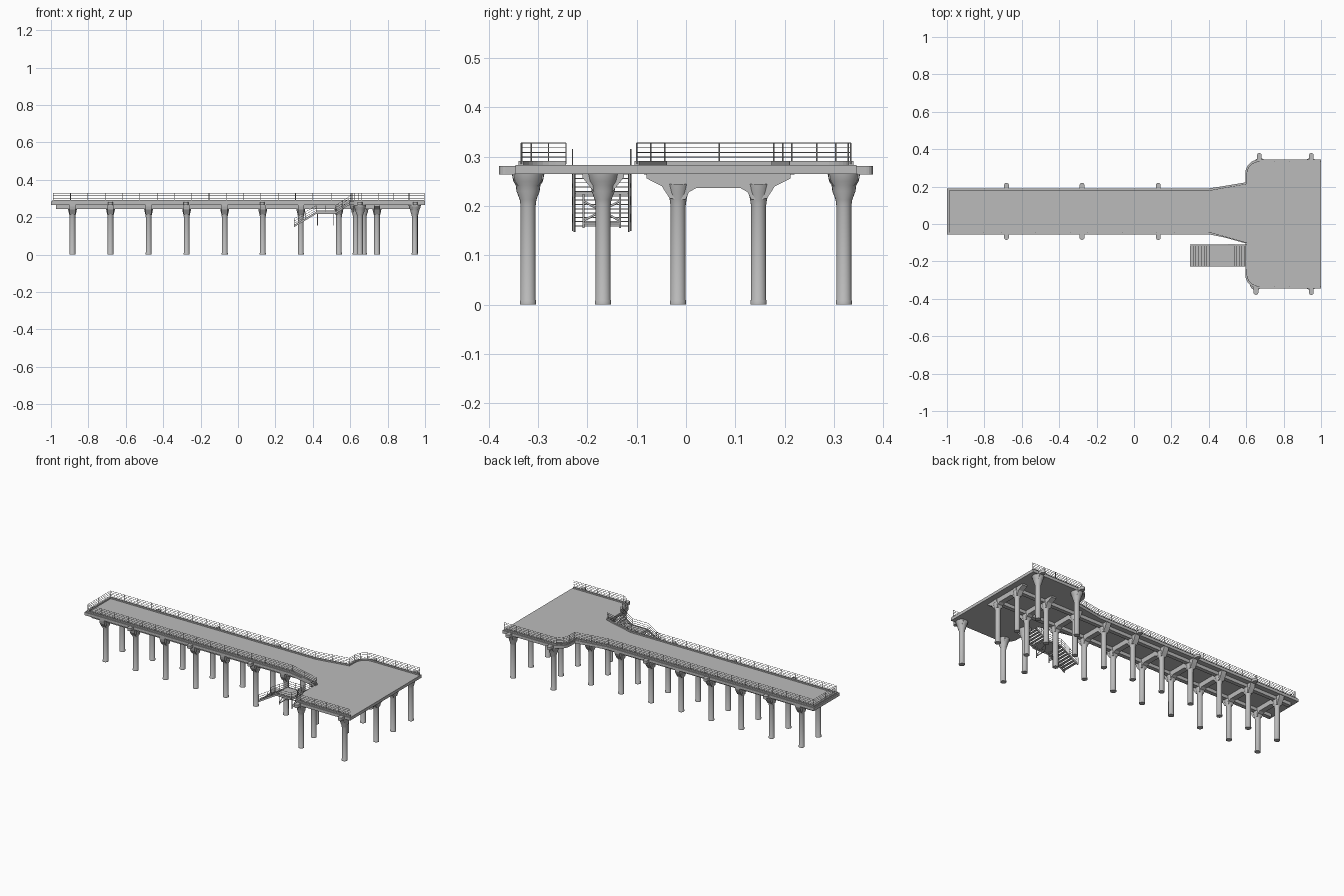
import bpy, bmesh, math
from mathutils import Vector

if "Cube" in bpy.data.objects:
    bpy.data.objects.remove(bpy.data.objects["Cube"])

mat = bpy.data.materials.new("concrete_grey")
mat.diffuse_color = (0.5, 0.5, 0.5, 1)
mat.use_nodes = True
mat.node_tree.nodes["Principled BSDF"].inputs["Base Color"].default_value = mat.diffuse_color


def finish(name, bm, smooth=False):
    bmesh.ops.recalc_face_normals(bm, faces=bm.faces)
    me = bpy.data.meshes.new(name)
    bm.to_mesh(me)
    bm.free()
    ob = bpy.data.objects.new(name, me)
    bpy.context.collection.objects.link(ob)
    me.materials.append(mat)
    if smooth:
        bpy.ops.object.select_all(action='DESELECT')
        bpy.context.view_layer.objects.active = ob
        ob.select_set(True)
        bpy.ops.object.shade_smooth_by_angle(angle=math.radians(35))
    return ob


def prism(bm, pts, offset):
    """Extrude a closed outline of 3D points by an offset."""
    f = bm.faces.new([bm.verts.new(p) for p in pts])
    r = bmesh.ops.extrude_face_region(bm, geom=[f], use_keep_orig=True)
    vs = [v for v in r["geom"] if isinstance(v, bmesh.types.BMVert)]
    bmesh.ops.translate(bm, verts=vs, vec=offset)


def box(bm, x0, x1, y0, y1, z0, z1):
    prism(bm, [(x0, y0, z0), (x1, y0, z0), (x1, y1, z0), (x0, y1, z0)], (0, 0, z1 - z0))


def tubes(name, paths, r):
    cu = bpy.data.curves.new(name, 'CURVE')
    cu.dimensions = '3D'
    cu.bevel_depth = r
    cu.bevel_resolution = 1
    cu.use_fill_caps = True
    for p in paths:
        s = cu.splines.new('POLY')
        s.points.add(len(p) - 1)
        for q, c in zip(s.points, p):
            q.co = (*c, 1)
    ob = bpy.data.objects.new(name, cu)
    bpy.context.collection.objects.link(ob)
    cu.materials.append(mat)


def arc(cx, cy, r, a0, a1, n=8):
    return [(cx + r * math.cos(math.radians(a0 + (a1 - a0) * i / n)),
             cy + r * math.sin(math.radians(a0 + (a1 - a0) * i / n))) for i in range(n + 1)]


# deck slab: walkway, flared neck and platform with rounded corners
deck = ([(-1, -0.055), (0.4, -0.055), (0.595, -0.095)] + arc(0.67, -0.27, 0.075, 180, 270)
        + [(1, -0.345), (1, 0.345)] + arc(0.67, 0.27, 0.075, 90, 180)
        + [(0.595, 0.222), (0.4, 0.19), (-1, 0.19)])
bm = bmesh.new()
prism(bm, [(x, y, 0.265) for x, y in deck], (0, 0, 0.018))
finish("deck", bm)

# rounded tongues sticking out of the deck edge
bm = bmesh.new()
tongues = [(x, e, s) for x in (-0.682, -0.278, 0.13) for e, s in ((0.18, 1), (-0.045, -1))]
tongues += [(0.67, 0.339, 1), (0.948, 0.339, 1), (0.652, -0.339, -1), (0.948, -0.339, -1)]
for x, e, s in tongues:
    out = [(x + 0.013, e)] + arc(x, e + s * 0.027, 0.013, 0, s * 180, 8) + [(x - 0.013, e)]
    prism(bm, [(a, b, 0.264) for a, b in out], (0, 0, 0.017))
finish("edge_tongues", bm)

# curb and railing paths, set in from the deck edge
main_path = ([(0.603, -0.1), (0.4, -0.043), (-0.988, -0.043), (-0.988, 0.178), (0.4, 0.178),
              (0.603, 0.214)] + arc(0.672, 0.265, 0.069, 180, 90) + [(0.995, 0.334)])
side_path = [(0.603, -0.243)] + arc(0.672, -0.265, 0.069, 180, 270) + [(0.995, -0.334)]


def curb(bm, path, w, z0, z1):
    P = [Vector(p) for p in path]
    left, right = [], []
    for i, p in enumerate(P):
        d0 = (p - P[i - 1]).normalized() if i else (P[1] - p).normalized()
        d1 = (P[i + 1] - p).normalized() if i < len(P) - 1 else d0
        n = Vector((-d0.y - d1.y, d0.x + d1.x)).normalized()
        k = w / 2 / max(0.4, n.dot(Vector((-d0.y, d0.x))))
        left.append(p + n * k)
        right.append(p - n * k)
    prism(bm, [(q.x, q.y, z0) for q in left + right[::-1]], (0, 0, z1 - z0))


def posts_along(path, step):
    out = []
    for a, b in zip(path, path[1:]):
        a, b = Vector(a), Vector(b)
        n = max(1, round((b - a).length / step))
        for i in range(n):
            q = a.lerp(b, i / n)
            if not out or (q - out[-1]).length > 0.03:
                out.append(q)
    return out + [Vector(path[-1])]


bm = bmesh.new()
rails, posts = [], []
for path in (main_path, side_path):
    curb(bm, path, 0.01, 0.282, 0.291)
    for z in (0.299, 0.308, 0.318, 0.3275):
        rails.append([(x, y, z) for x, y in path])
    posts += [[(q.x, q.y, 0.285), (q.x, q.y, 0.328)] for q in posts_along(path, 0.09)]
finish("curbs", bm)
tubes("railing_bars", rails, 0.0011)
tubes("railing_posts", posts, 0.0015)

# piles with flared heads
bent_x = [-0.885 + 0.2035 * i for i in range(10)]
pile_y = (-0.016, 0.147)
loose = [(0.652, -0.32), (0.672, 0.32), (0.945, -0.32), (0.945, 0.32), (0.63, -0.168)]


def pile(bm, x, y, prof, n=20):
    prev = None
    for r, z in prof:
        ring = [bm.verts.new((x + r * math.cos(2 * math.pi * i / n),
                              y + r * math.sin(2 * math.pi * i / n), z)) for i in range(n)]
        if prev:
            for i in range(n):
                bm.faces.new((prev[i], prev[(i + 1) % n], ring[(i + 1) % n], ring[i]))
        else:
            bm.faces.new(ring[::-1])
        prev = ring
    bm.faces.new(prev)


shaft = [(0.0165, 0), (0.0165, 0.008), (0.0152, 0.01), (0.0152, 0.2)]
bm = bmesh.new()
for x in bent_x:
    for y in pile_y:
        pile(bm, x, y, shaft + [(0.017, 0.213), (0.021, 0.228), (0.024, 0.245)])
for x, y in loose:
    pile(bm, x, y, shaft + [(0.017, 0.213), (0.0235, 0.23), (0.025, 0.242), (0.03, 0.25), (0.033, 0.265)])
finish("piles", bm, True)

# cross beams over each pair of piles, arched between them
bm = bmesh.new()
for i, x in enumerate(bent_x):
    lo, hi = (-0.08, 0.212) if i > 7 else (-0.052, 0.187)
    a, b = pile_y
    prof = [(lo, 0.266), (lo, 0.256), (a - 0.033, 0.24), (a - 0.017, 0.215), (a + 0.015, 0.213),
            (a + 0.022, 0.228), (a + 0.036, 0.236), (b - 0.036, 0.236), (b - 0.022, 0.228),
            (b - 0.015, 0.213), (b + 0.017, 0.215), (b + 0.033, 0.24), (hi, 0.256), (hi, 0.266)]
    prism(bm, [(x - 0.016, y, z) for y, z in prof], (0.032, 0, 0))
# short bracket heads under the platform edges
for x, y in loose:
    prof = [(-0.042, 0.266), (-0.042, 0.258), (-0.018, 0.228), (0.018, 0.228), (0.042, 0.258), (0.042, 0.266)]
    k = 0.75 if abs(y) > 0.3 else 1
    prism(bm, [(x - 0.014, y + k * u, z) for u, z in prof], (0.028, 0, 0))
finish("cross_beams", bm)

# lengthwise girders
bm = bmesh.new()
for y in pile_y:
    box(bm, -0.972, 0.965, y - 0.012, y + 0.012, 0.245, 0.266)
finish("girders", bm)

# stair: lower flight, landing, upper flight
y0, y1 = -0.228, -0.114
line = [(0.3, 0.155), (0.418, 0.225), (0.52, 0.225), (0.602, 0.278)]
bm = bmesh.new()
for y in (y0, y1 - 0.004):
    prof = [(x, z + 0.004) for x, z in line] + [(x, z - 0.008) for x, z in line[::-1]]
    prism(bm, [(x, y, z) for x, z in prof], (0, 0.004, 0))
finish("stair_stringers", bm)
bm = bmesh.new()
for (xa, za), (xb, zb), n in ((line[0], line[1], 8), (line[2], line[3], 6)):
    for i in range(n):
        x, z = xa + (xb - xa) * i / n, za + (zb - za) * (i + 0.5) / n
        box(bm, x, x + (xb - xa) / n + 0.001, y0, y1, z - 0.001, z + 0.001)
box(bm, 0.416, 0.522, y0, y1, 0.223, 0.227)
finish("stair_treads", bm)

# stair railings
rails, posts = [], []
for y in (y0 - 0.002, y1 + 0.002):
    for h in (0.012, 0.024, 0.037):
        rails.append([(x, y, z + h) for x, z in line])
    for (xa, za), (xb, zb) in zip(line, line[1:]):
        for t in (0, 0.5, 1):
            x, z = xa + (xb - xa) * t, za + (zb - za) * t
            posts.append([(x, y, z - 0.006), (x, y, z + 0.037)])
tubes("stair_rails", rails, 0.0011)
tubes("stair_posts", posts, 0.0014)

# landing support frame with diagonal braces
legs = []
ya, yb = y0 + 0.02, y1 - 0.02
for x in (0.425, 0.512):
    for y in (ya, yb):
        legs.append([(x, y, 0.155), (x, y, 0.224)])
    legs += [[(x, ya, 0.17), (x, yb, 0.21)], [(x, yb, 0.17), (x, ya, 0.21)], [(x, ya, 0.165), (x, yb, 0.165)]]
tubes("stair_support", legs, 0.0025)
